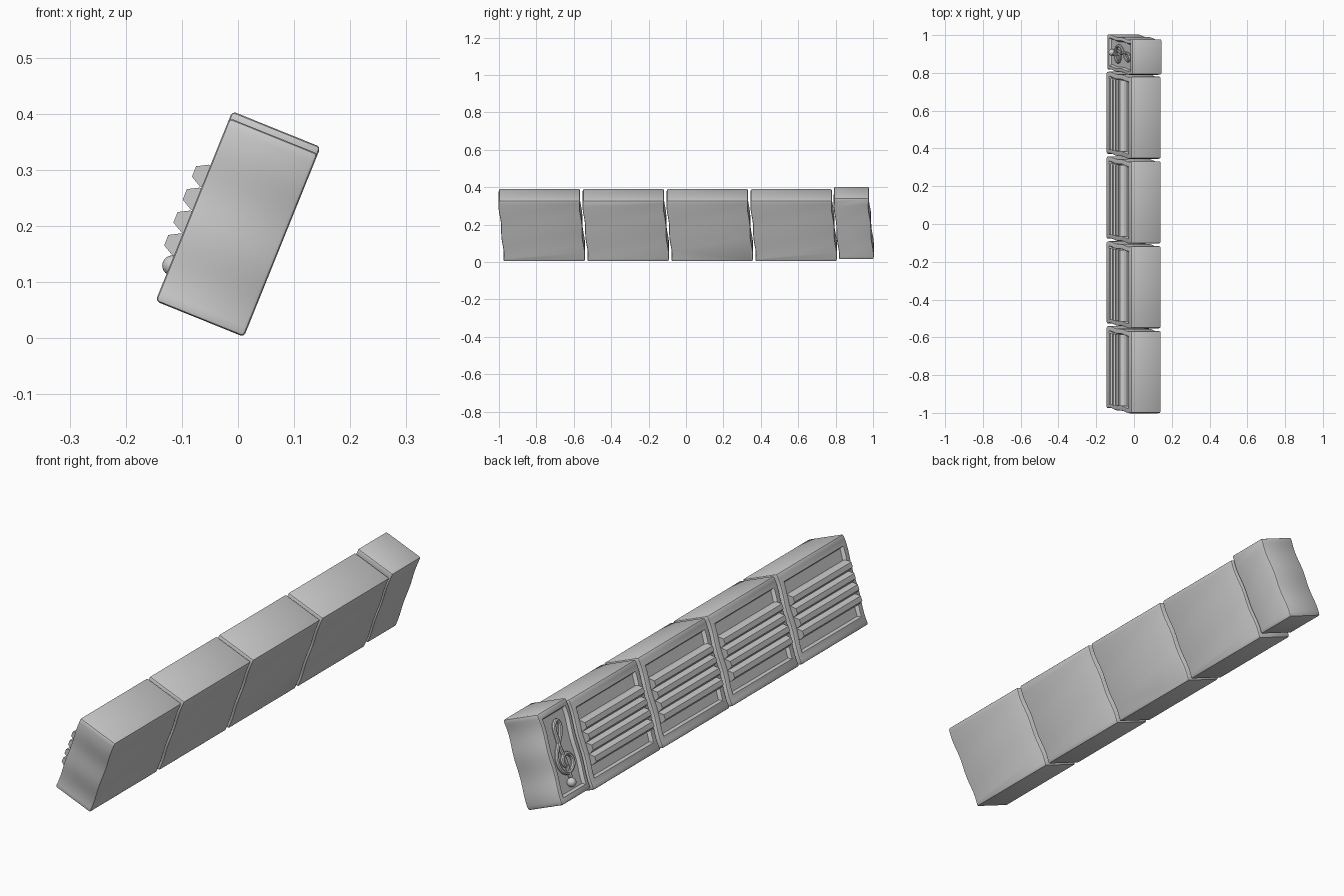
import bpy, bmesh, math
from mathutils import Vector

if "Cube" in bpy.data.objects:
    bpy.data.objects.remove(bpy.data.objects["Cube"])

TILT = math.radians(22)
U = Vector((math.cos(TILT), 0, -math.sin(TILT)))   # through the thickness
V = Vector((math.sin(TILT), 0, math.cos(TILT)))    # up the leaning face
ORIGIN = Vector((-0.147, 0, 0.066))
THICK, HIGH = 0.17, 0.352


def place(u, y, v):
    return ORIGIN + U * u + V * v + Vector((0, y, 0))


def wave(v):
    t = min(max(v / HIGH, 0), 1)
    return 0.012 * math.cos(math.pi * t) + 0.003 * math.sin(4 * math.pi * t)


def loft(name, rings):
    """Closed solid through a list of equal-length rings."""
    bm = bmesh.new()
    vs = [[bm.verts.new(p) for p in r] for r in rings]
    n = len(vs[0])
    bm.faces.new(vs[0])
    bm.faces.new(vs[-1])
    for a, b in zip(vs, vs[1:]):
        for i in range(n):
            bm.faces.new((a[i], a[(i + 1) % n], b[(i + 1) % n], b[i]))
    bmesh.ops.recalc_face_normals(bm, faces=bm.faces)
    mesh = bpy.data.meshes.new(name)
    bm.to_mesh(mesh)
    bm.free()
    ob = bpy.data.objects.new(name, mesh)
    bpy.context.collection.objects.link(ob)
    return ob


def activate(ob):
    bpy.ops.object.select_all(action='DESELECT')
    ob.select_set(True)
    bpy.context.view_layer.objects.active = ob


def smooth(ob):
    activate(ob)
    bpy.ops.object.shade_smooth_by_angle(angle=math.radians(25))


def wavy_ring(u, y0, y1, v0, v1, n=20):
    vs = [v0 + (v1 - v0) * i / n for i in range(n + 1)]
    return ([place(u, y0 + wave(v), v) for v in vs] +
            [place(u, y1 + wave(v), v) for v in reversed(vs)])


def block(name, y0, y1, v0, v1, margin_y, margin_v):
    # wavy-ended body with chamfered edges
    body = loft(name, [wavy_ring(0, y0, y1, v0, v1), wavy_ring(THICK, y0, y1, v0, v1)])
    bev = body.modifiers.new("chamfer", 'BEVEL')
    bev.width, bev.segments = 0.007, 2
    bev.limit_method, bev.angle_limit = 'ANGLE', math.radians(45)
    # sunken panel with sloping sides
    def ring(u, k):
        return wavy_ring(u, y0 + margin_y + k, y1 - margin_y - k,
                         v0 + margin_v + k, v1 - margin_v - k)
    cutter = loft("panel_cutter", [ring(-0.015, -0.008), ring(0.014, 0.006)])
    cutter.hide_render = True
    cut = body.modifiers.new("panel", 'BOOLEAN')
    cut.operation, cut.object, cut.solver = 'DIFFERENCE', cutter, 'EXACT'
    activate(body)
    for m in ("chamfer", "panel"):
        bpy.ops.object.modifier_apply(modifier=m)
    bpy.data.objects.remove(cutter)
    smooth(body)


# four ridged blocks
RIDGE = [(0.016, -0.021), (-0.003, -0.021), (-0.023, -0.010),
         (-0.023, 0.010), (-0.003, 0.021), (0.016, 0.021)]
for k in range(4):
    y0 = -0.988 + 0.449 * k
    y1 = y0 + 0.434
    block(f"ridged_block_{k + 1}", y0, y1, 0, HIGH, 0.026, 0.04)
    for j in range(4):
        vc = 0.108 + 0.044 * j
        s = wave(vc)
        loft(f"ridge_{k + 1}_{j + 1}",
             [[place(u, y + s, vc + dv) for u, dv in RIDGE]
              for y in (y0 + 0.028, y1 - 0.028)])

# short end block, set slightly higher
Y0, Y1 = 0.804, 0.990
block("end_block", Y0, Y1, 0.012, 0.365, 0.02, 0.025)

# raised clef ornament on the end block
yc = (Y0 + Y1) / 2
CLEF = [(0.006, 0.088), (-0.002, 0.16), (-0.012, 0.24), (-0.002, 0.305), (0.017, 0.298),
        (0.016, 0.262), (-0.012, 0.222), (-0.040, 0.185), (-0.045, 0.145), (-0.020, 0.113),
        (0.022, 0.113), (0.041, 0.143), (0.022, 0.174), (-0.012, 0.168), (-0.016, 0.143),
        (0.004, 0.132)]
curve = bpy.data.curves.new("clef", 'CURVE')
curve.dimensions = '3D'
curve.bevel_depth, curve.bevel_resolution, curve.resolution_u = 0.008, 2, 5
curve.use_fill_caps = True
sp = curve.splines.new('BEZIER')
sp.bezier_points.add(len(CLEF) - 1)
for bp, (p, v) in zip(sp.bezier_points, CLEF):
    bp.co = place(0.008, yc - p + wave(v), v)
    bp.handle_left_type = bp.handle_right_type = 'AUTO'
clef = bpy.data.objects.new("clef", curve)
bpy.context.collection.objects.link(clef)
activate(clef)
bpy.ops.object.convert(target='MESH')
smooth(bpy.context.object)

# dot under the clef
bpy.ops.mesh.primitive_uv_sphere_add(segments=20, ring_count=12, radius=0.018,
                                     location=place(0.004, yc + wave(0.07), 0.07))
bpy.context.object.name = "clef_dot"
smooth(bpy.context.object)
